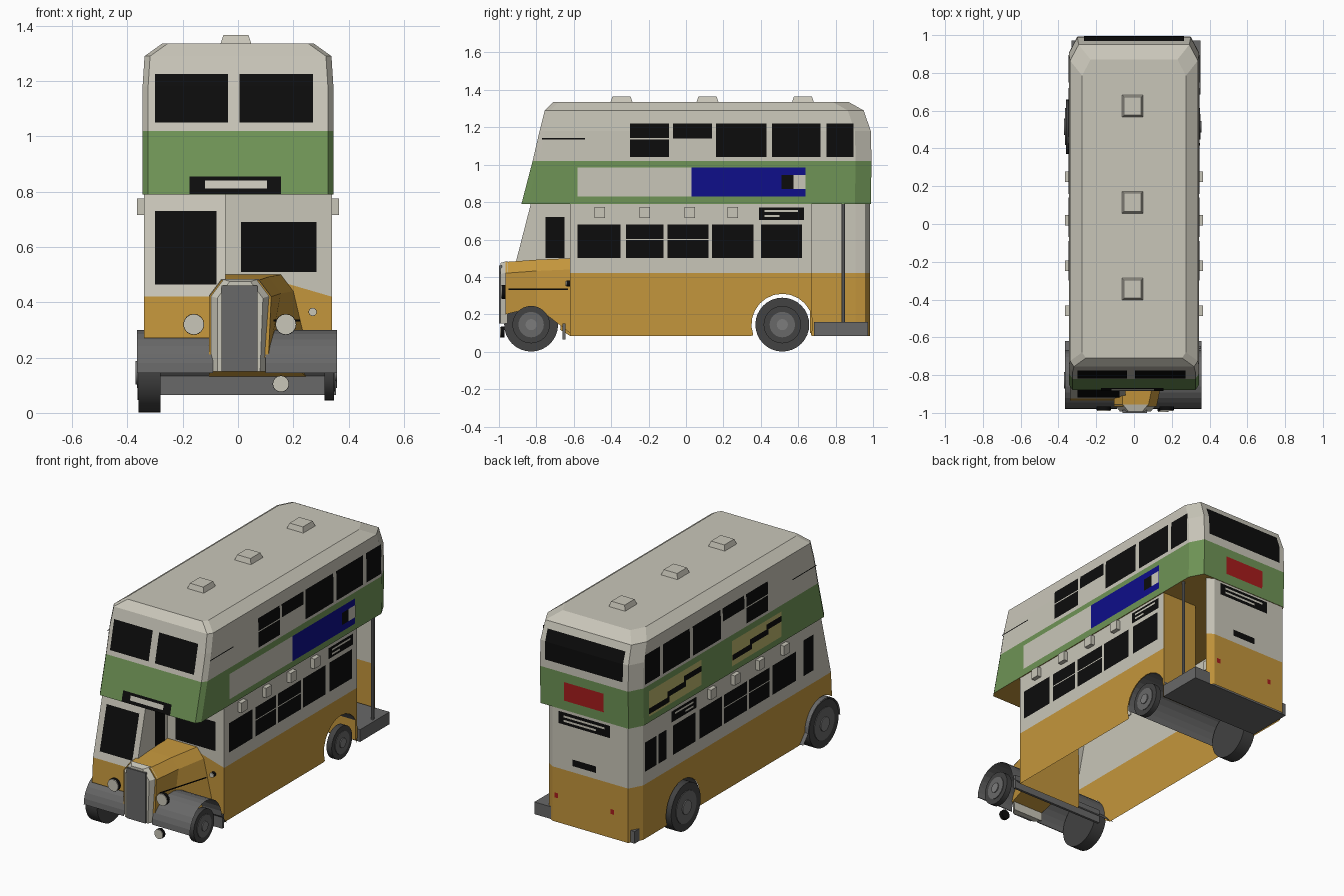
import bpy, bmesh
from math import sin, cos, pi, radians
from mathutils import Vector, Matrix

cube = bpy.data.objects.get("Cube")
if cube:
    bpy.data.objects.remove(cube, do_unlink=True)


def material(name, hexcode):
    raw = [int(hexcode[i:i + 2], 16) / 255 for i in (0, 2, 4)]
    rgba = [((c + 0.055) / 1.055) ** 2.4 if c > 0.04 else c / 12.92 for c in raw] + [1]
    m = bpy.data.materials.new(name)
    m.use_nodes = True
    m.diffuse_color = rgba
    m.node_tree.nodes["Principled BSDF"].inputs["Base Color"].default_value = rgba
    return m


cream, green = material("cream", "c9c6b9"), material("green", "6f9456")
orange, grey = material("orange", "c4963c"), material("mid grey", "686868")
rubber, black = material("rubber", "424242"), material("black", "0c0c0c")
blue, red = material("blue", "0e0e8a"), material("red", "a81c1c")
olive, steel = material("olive", "bbb46b"), material("steel", "7c7c7c")


def mesh(name, parts, out=None):
    """Object from (material, points) polygons, turned to face 'out' when given."""
    bm = bmesh.new()
    mats = []
    for mat, pts in parts:
        if mat not in mats:
            mats.append(mat)
        f = bm.faces.new([bm.verts.new(p) for p in pts])
        f.material_index = mats.index(mat)
        f.normal_update()
        if out and f.normal.dot(Vector(out)) < 0:
            f.normal_flip()
    bmesh.ops.remove_doubles(bm, verts=bm.verts, dist=0.0005)
    if not out:
        bmesh.ops.recalc_face_normals(bm, faces=bm.faces)
    data = bpy.data.meshes.new(name)
    bm.to_mesh(data)
    bm.free()
    for m in mats:
        data.materials.append(m)
    ob = bpy.data.objects.new(name, data)
    bpy.context.collection.objects.link(ob)
    return ob


def loft(name, rings, mats, caps=(None, None)):
    """Skin between closed rings, one material per band, with optional end caps."""
    parts = []
    for a, b, mat in zip(rings, rings[1:], mats):
        n = len(a)
        parts += [(mat, [a[i], a[(i + 1) % n], b[(i + 1) % n], b[i]]) for i in range(n)]
    for ring, mat in zip((rings[0], rings[-1]), caps):
        if mat:
            parts.append((mat, ring))
    return mesh(name, parts)


def box(name, mat, x, y, z, taper=0.0):
    rings = [[(x[0] + t, y[0] + t, h), (x[1] - t, y[0] + t, h),
              (x[1] - t, y[1] - t, h), (x[0] + t, y[1] - t, h)] for h, t in zip(z, (0, taper))]
    return loft(name, rings, [mat], (mat, mat))


def disc(name, mat, centre, radius, depth, axis, sides=24):
    """Cylinder along the x, y or z axis; 'centre' is its middle."""
    turn = {"x": Matrix.Rotation(pi / 2, 3, "Y"), "y": Matrix.Rotation(pi / 2, 3, "X"),
            "z": Matrix.Identity(3)}[axis]
    rings = [[Vector(centre) + turn @ Vector((radius * cos(2 * pi * i / sides),
              radius * sin(2 * pi * i / sides), h)) for i in range(sides)]
             for h in (-depth / 2, depth / 2)]
    ob = loft(name, rings, [mat], (mat, mat))
    ob.data.shade_smooth()
    ob.data.set_sharp_from_angle(angle=radians(40))
    return ob


def arc(cy, cz, r, a0, a1, n=14):
    steps = [radians(a0 + (a1 - a0) * i / n) for i in range(n + 1)]
    return [(cy + r * cos(a), cz + r * sin(a)) for a in steps]


# Upper deck: height, front, rear, half width
LEVELS = [(0.79, -0.88, 0.988, 0.345), (1.02, -0.82, 0.992, 0.345), (1.18, -0.783, 0.988, 0.345),
          (1.29, -0.755, 0.95, 0.338), (1.335, -0.71, 0.87, 0.275)]


def level(z):
    for a, b in zip(LEVELS, LEVELS[1:]):
        if a[0] <= z <= b[0]:
            t = (z - a[0]) / (b[0] - a[0])
            return [p + (q - p) * t for p, q in zip(a[1:], b[1:])]
    return (-0.925 + (z - 0.42) * 0.257, 0.985, 0.34)


def plan(z, f, r, w):
    half = [(w - 0.02, f), (w, f + 0.03), (w, r - 0.085), (w - 0.045, r)]
    return [(x, y, z) for x, y in half] + [(-x, y, z) for x, y in reversed(half)]


loft("upper_deck", [plan(*l) for l in LEVELS], [green, cream, cream, cream], (orange, cream))


# Thin panels that follow the front, rear and side walls
def front(u, z, lift): return (u, level(z)[0] - lift, z)
def rear(u, z, lift): return (u, level(z)[1] + lift, z)
def left(u, z, lift): return (level(z)[2] + lift, u, z)
def right(u, z, lift): return (-level(z)[2] - lift, u, z)
def bulkhead(u, z, lift): return (u, -0.62 - lift, z)


FACING = {front: (0, -1, 0), rear: (0, 1, 0), left: (1, 0, 0), right: (-1, 0, 0), bulkhead: (0, -1, 0)}


def panels(name, mat, wall, rects, lift=0.004):
    parts = []
    for u0, u1, z0, z1 in rects:
        cuts = [z0] + [z for z in (1.18,) if z0 < z < z1] + [z1]
        for a, b in zip(cuts, cuts[1:]):
            parts.append((mat, [wall(u0, a, lift), wall(u1, a, lift), wall(u1, b, lift), wall(u0, b, lift)]))
    return mesh(name, parts, FACING[wall])


# Lower side walls with rear wheel arches
arch = arc(0.515, 0.145, 0.165, 200, -20)
for name, s, end in (("left", 1, 0.67), ("right", -1, 0.905)):
    low = [(-0.62, 0.085), (0.35, 0.085)] + arch + [(0.67, 0.085), (end, 0.085), (end, 0.42), (-0.62, 0.42)]
    if s > 0:
        low.remove((0.67, 0.085))
    high = [(-0.62, 0.42), (end, 0.42), (end, 0.79), (-0.62, 0.79)]
    mesh(name + "_lower_wall", [(m, [(s * 0.34, y, z) for y, z in p])
                                for m, p in ((orange, low), (cream, high))], (s, 0, 0))

# Rear lower wall wraps the right corner and stops at the open platform
path = [(-0.34, 0.905), (-0.295, 0.985), (0.22, 0.985), (0.26, 0.96)]
mesh("rear_wall", [(m, [(*a, z0), (*b, z0), (*b, z1), (*a, z1)])
                   for m, z0, z1 in ((orange, 0.085, 0.42), (cream, 0.42, 0.79))
                   for a, b in zip(path, path[1:])], (-0.2, 1, 0))
box("platform", grey, (-0.33, 0.352), (0.685, 0.972), (0.085, 0.16))
box("platform_partition", orange, (0.1, 0.338), (0.662, 0.672), (0.1, 0.79))
disc("platform_pole", steel, (0.33, 0.84, 0.46), 0.009, 0.66, "z", 8)

# Front bulkhead beside the bonnet
mesh("front_bulkhead", [
    (orange, [(x, -0.62, z) for x, z in ((-0.1, 0.085), (0.34, 0.085), (0.34, 0.42), (0.1, 0.49), (-0.1, 0.49))]),
    (cream, [(x, -0.62, z) for x, z in ((0.34, 0.42), (0.34, 0.79), (-0.1, 0.79), (-0.1, 0.49), (0.1, 0.49))])],
    (0, -1, 0))

# Driver's cab on the right
cab_high = [(-0.925, 0.42), (-0.62, 0.42), (-0.62, 0.79), (-0.83, 0.79)]
cab_low = [(-0.62, 0.42), (-0.62, 0.085)] + arc(-0.83, 0.145, 0.16, -10, 127) + [(-0.935, 0.27), (-0.925, 0.42)]
mesh("cab_side", [(m, [(-0.34, y, z) for y, z in p]) for m, p in ((cream, cab_high), (orange, cab_low))], (-1, 0, 0))
mesh("cab_inner_side", [(cream, [(-0.045, y, z) for y, z in cab_high])], (1, 0, 0))
mesh("cab_front", [(m, [(-0.34, y0, z0), (x, y0, z0), (x, y1, z1), (-0.34, y1, z1)])
                   for m, x, y0, z0, y1, z1 in ((orange, -0.09, -0.935, 0.27, -0.925, 0.42),
                                                (cream, -0.045, -0.925, 0.42, -0.83, 0.79))], (0, -1, 0))


# Bonnet and radiator
def section(y, x0, x1, foot, z0, z1):
    pts = [(x0, z0), (foot, z0), (x1, z1 - 0.06), (x1 - 0.045, z1), (x0 + 0.045, z1), (x0, z1 - 0.06)]
    return [(x, y, z) for x, z in pts]


loft("bonnet", [section(-0.965, -0.105, 0.12, 0.11, 0.2, 0.48), section(-0.8, -0.105, 0.155, 0.13, 0.24, 0.492),
                section(-0.62, -0.105, 0.2, 0.28, 0.1, 0.5)], [orange, orange], (orange, orange))
loft("radiator_surround", [section(-0.955, -0.105, 0.12, 0.1, 0.15, 0.485),
                           section(-0.992, -0.075, 0.09, 0.08, 0.15, 0.475)], [cream], (cream, cream))
box("radiator_grille", grey, (-0.06, 0.07), (-1.0, -0.985), (0.15, 0.46))
mesh("bonnet_seam", [(black, [(0.129, -0.95, 0.33), (0.225, -0.63, 0.33),
                              (0.225, -0.63, 0.338), (0.129, -0.95, 0.338)])], (1, 0, 0))

# Mudguards and splash panel
guard = [(-0.62, 0.09)] + arc(-0.825, 0.145, 0.155, 0, 180) + [(-0.975, 0.145)]
for name, x0, x1 in (("right", -0.365, -0.09), ("left", 0.1, 0.358)):
    parts = [(grey, [(x0, *a), (x1, *a), (x1, *b), (x0, *b)]) for a, b in zip(guard, guard[1:])]
    mesh(name + "_mudguard", parts)
box("splash_panel", grey, (-0.28, 0.355), (-0.66, -0.645), (0.065, 0.15))
liner = arc(0.515, 0.145, 0.167, 0, 180)
mesh("rear_arch_liner", [(grey, [(-0.335, *a), (0.335, *a), (0.335, *b), (-0.335, *b)])
                         for a, b in zip(liner, liner[1:])])

# Wheels: deep on the right, slim on the left
for end, y in (("front", -0.828), ("rear", 0.515)):
    for name, s, x, r, depth in (("right", -1, 0.32, 0.144, 0.08), ("left", 1, 0.33, 0.1, 0.035)):
        wheel = f"{end}_{name}_"
        face = x + depth / 2
        disc(wheel + "tyre", rubber, (s * x, y, 0.145), r, depth, "x", 32)
        disc(wheel + "rim", grey, (s * face, y, 0.145), r * 0.68, 0.008, "x")
        disc(wheel + "hub", steel, (s * face, y, 0.145), r * 0.3, 0.02, "x", 16)

# Lamps
for name, x, y, z, r in (("right_headlamp", -0.16, -0.975, 0.32, 0.038), ("left_headlamp", 0.173, -0.975, 0.32, 0.038),
                         ("fog_lamp", 0.155, -0.98, 0.105, 0.03), ("side_lamp", 0.27, -0.63, 0.365, 0.015)):
    disc(name + "_shell", black, (x, y, z), r, 0.02, "y", 16)
    disc(name + "_glass", cream, (x, y - 0.012, z), r * 0.95, 0.006, "y", 16)

# Roof and side ventilators
for y in (-0.345, 0.115, 0.625):
    box("roof_vent", cream, (-0.065, 0.05), (y - 0.06, y + 0.06), (1.33, 1.366), 0.012)
for y in (-0.46, -0.22, 0.02, 0.25):
    for s in (-1, 1):
        box("side_vent", cream, sorted((s * 0.335, s * 0.366)), (y - 0.028, y + 0.028), (0.715, 0.775))

# Side windows, signs and vents on both sides
for name, wall in (("left", left), ("right", right)):
    lower = [(-0.58, -0.35, 0.5, 0.68), (0.14, 0.36, 0.5, 0.68), (0.4, 0.62, 0.5, 0.68)]
    lower += [(a, b, *z) for a, b in ((-0.32, -0.12), (-0.1, 0.12)) for z in ((0.5, 0.597), (0.603, 0.68))]
    if wall == right:
        lower += [(0.68, 0.76, 0.5, 0.68), (0.78, 0.89, 0.5, 0.68), (-0.75, -0.65, 0.5, 0.72)]
    panels(name + "_lower_windows", black, wall, lower)
    panels(name + "_upper_windows", black, wall, [
        (-0.3, -0.09, 1.04, 1.135), (-0.3, -0.09, 1.142, 1.22), (-0.07, 0.14, 1.14, 1.22), (0.16, 0.43, 1.04, 1.22),
        (0.46, 0.72, 1.04, 1.22), (0.75, 0.895, 1.04, 1.22), (-0.77, -0.54, 1.136, 1.142)])
    panels(name + "_sign", black, wall, [(0.39, 0.63, 0.705, 0.772)])
    panels(name + "_sign_bars", cream, wall, [(0.42, 0.6, 0.746, 0.757), (0.42, 0.5, 0.72, 0.731)], 0.006)
mesh("cab_inner_window", [(black, [(-0.041, y, z) for y, z in ((-0.75, 0.5), (-0.65, 0.5), (-0.65, 0.72), (-0.75, 0.72))])],
     (1, 0, 0))

# Advert panels
panels("left_advert_plain", cream, left, [(-0.58, 0.03, 0.83, 0.985)])
panels("left_advert_blue", blue, left, [(0.03, 0.64, 0.83, 0.985)])
panels("left_advert_square", black, left, [(0.51, 0.575, 0.87, 0.945)], 0.006)
panels("left_advert_patch", cream, left, [(0.575, 0.64, 0.87, 0.945)], 0.006)
panels("right_adverts", olive, right, [(0.35, 0.86, 0.83, 0.985), (-0.43, 0.05, 0.83, 0.985)])
panels("right_advert_marks", black, right, [
    (0.66, 0.86, 0.845, 0.88), (0.5, 0.68, 0.88, 0.915), (0.35, 0.52, 0.915, 0.95),
    (-0.14, 0.05, 0.865, 0.9), (-0.3, -0.12, 0.895, 0.93), (-0.43, -0.28, 0.925, 0.96)], 0.006)

# Front glazing and destination box
panels("front_upper_windows", black, front, [(-0.3, -0.037, 1.05, 1.225), (0.006, 0.272, 1.05, 1.225)])
panels("destination_box", black, front, [(-0.175, 0.155, 0.792, 0.855)])
panels("destination_blind", cream, front, [(-0.12, 0.105, 0.812, 0.84)], 0.006)
panels("windscreen", black, front, [(-0.3, -0.078, 0.465, 0.73)])
panels("bulkhead_window", black, bulkhead, [(0.01, 0.283, 0.51, 0.69)])

# Rear details
panels("rear_upper_window", black, rear, [(-0.265, 0.265, 1.07, 1.25)])
panels("rear_advert", red, rear, [(-0.135, 0.135, 0.85, 0.965)])
panels("rear_sign", black, rear, [(-0.175, 0.175, 0.7, 0.775)])
panels("rear_sign_bars", cream, rear, [(-0.14, 0.14, 0.745, 0.757), (-0.08, 0.14, 0.718, 0.73)], 0.006)
panels("rear_plate", black, rear, [(-0.08, 0.08, 0.46, 0.5)])
panels("rear_lamps", red, rear, [(x - 0.012, x + 0.012, 0.235, 0.265) for x in (-0.19, 0.19)])
